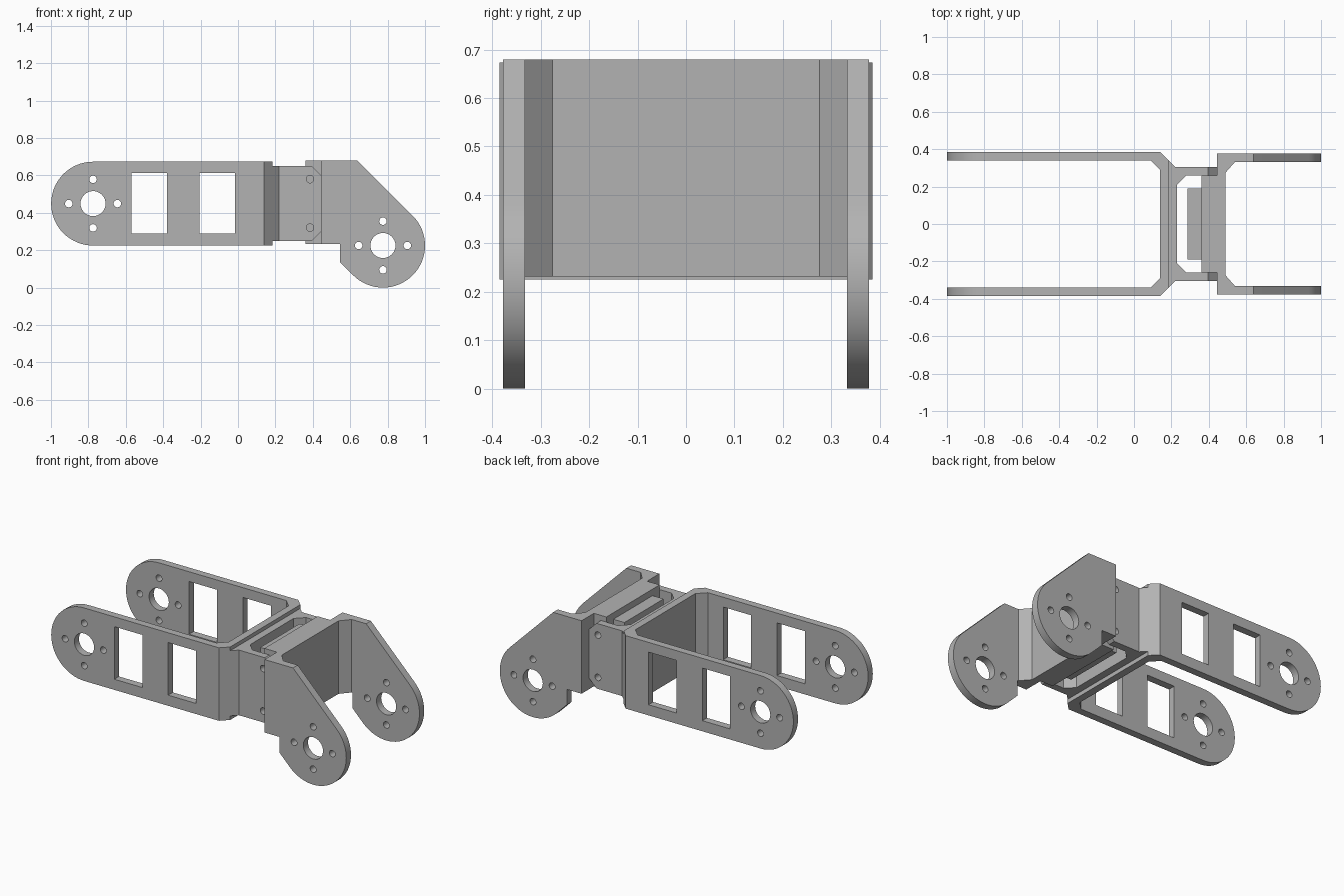
import bpy, bmesh
from math import cos, sin, radians

default = bpy.data.objects.get("Cube")
if default:
    bpy.data.objects.remove(default)

grey = bpy.data.materials.new("light_grey")
grey.use_nodes = True
COLOUR = (0.45, 0.45, 0.45, 1)
grey.diffuse_color = COLOUR
grey.node_tree.nodes["Principled BSDF"].inputs["Base Color"].default_value = COLOUR


def prism(name, outlines, axis, low, high):
    """Extrude closed outlines along z (outline in x, y) or y (outline in x, z)."""
    bm = bmesh.new()
    for outline in outlines:
        if axis == "z":
            start = [(a, b, low) for a, b in outline]
            move = (0, 0, high - low)
        else:
            start = [(a, low, b) for a, b in outline]
            move = (0, high - low, 0)
        face = bm.faces.new([bm.verts.new(p) for p in start])
        new = bmesh.ops.extrude_face_region(bm, geom=[face], use_keep_orig=True)["geom"]
        verts = [v for v in new if isinstance(v, bmesh.types.BMVert)]
        bmesh.ops.translate(bm, verts=verts, vec=move)
    bmesh.ops.recalc_face_normals(bm, faces=bm.faces)
    mesh = bpy.data.meshes.new(name)
    bm.to_mesh(mesh)
    bm.free()
    mesh.materials.append(grey)
    obj = bpy.data.objects.new(name, mesh)
    bpy.context.collection.objects.link(obj)
    return obj


def arc(cx, cz, r, start, end, steps=32):
    angles = [radians(start + (end - start) * i / steps) for i in range(steps + 1)]
    return [(cx + r * cos(a), cz + r * sin(a)) for a in angles]


def circle(cx, cz, r):
    return arc(cx, cz, r, 0, 360, 32)[:-1]


def rect(x0, x1, z0, z1):
    return [(x0, z0), (x1, z0), (x1, z1), (x0, z1)]


def horn_holes(cx, cz):
    """Shaft hole with four screw holes around it."""
    d = 0.13
    small = [(cx + d, cz), (cx - d, cz), (cx, cz + d), (cx, cz - d)]
    return [circle(cx, cz, 0.067)] + [circle(x, z, 0.02) for x, z in small]


def activate(obj):
    bpy.ops.object.select_all(action="DESELECT")
    obj.select_set(True)
    bpy.context.view_layer.objects.active = obj


def boolean(obj, cutter, operation):
    cutter.hide_render = True
    mod = obj.modifiers.new("cut", "BOOLEAN")
    mod.operation = operation
    mod.solver = "EXACT"
    mod.object = cutter
    activate(obj)
    bpy.ops.object.modifier_apply(modifier=mod.name)
    bpy.data.objects.remove(cutter)


def bracket(name, half_plan, side, holes):
    """U bracket: mirrored plan trimmed to a side outline, then drilled."""
    plan = half_plan + [(x, -y) for x, y in reversed(half_plan)]
    obj = prism(name, [plan], "z", -0.2, 1)
    boolean(obj, prism("trim", [side], "y", -1, 1), "INTERSECT")
    boolean(obj, prism("drill", holes, "y", -1.1, 1.1), "DIFFERENCE")
    activate(obj)
    bpy.ops.object.shade_smooth_by_angle(angle=radians(30))
    return obj


# Long fork with rounded ends and two windows per arm
bracket(
    "long_fork",
    [(0.14, 0.29), (0.09, 0.34), (-1.1, 0.34), (-1.1, 0.385), (0.14, 0.385), (0.185, 0.34)],
    [(0.3, 0.225), (0.3, 0.673)] + arc(-0.775, 0.449, 0.224, 90, 270),
    horn_holes(-0.775, 0.449)
    + [rect(-0.57, -0.38, 0.29, 0.613), rect(-0.205, -0.015, 0.29, 0.613)],
)

# Short middle bracket with clipped arm corners
bracket(
    "middle_bracket",
    [(0.23, 0.21), (0.28, 0.26), (0.6, 0.26), (0.6, 0.305), (0.22, 0.305), (0.185, 0.34)],
    [(0, 0.25), (0.395, 0.25), (0.445, 0.3), (0.445, 0.6), (0.395, 0.65), (0, 0.65)],
    [circle(0.385, z, 0.02) for z in (0.32, 0.58)],
)

# Drooping fork with angled side plates
bracket(
    "angled_fork",
    [(0.49, 0.275), (0.54, 0.332), (1.1, 0.332), (1.1, 0.378), (0.445, 0.378)],
    [(0.3, 0.232), (0.3, 0.68), (0.638, 0.68)]
    + arc(0.775, 0.225, 0.225, 45, -135)
    + [(0.545, 0.137), (0.545, 0.232)],
    horn_holes(0.775, 0.225),
)

# Stepped mounting blocks between the middle bracket arms
prism("mount_block", [rect(0.36, 0.445, -0.258, 0.258)], "z", 0.232, 0.68)
prism("mount_step", [rect(0.285, 0.36, -0.19, 0.19)], "z", 0.27, 0.64)
